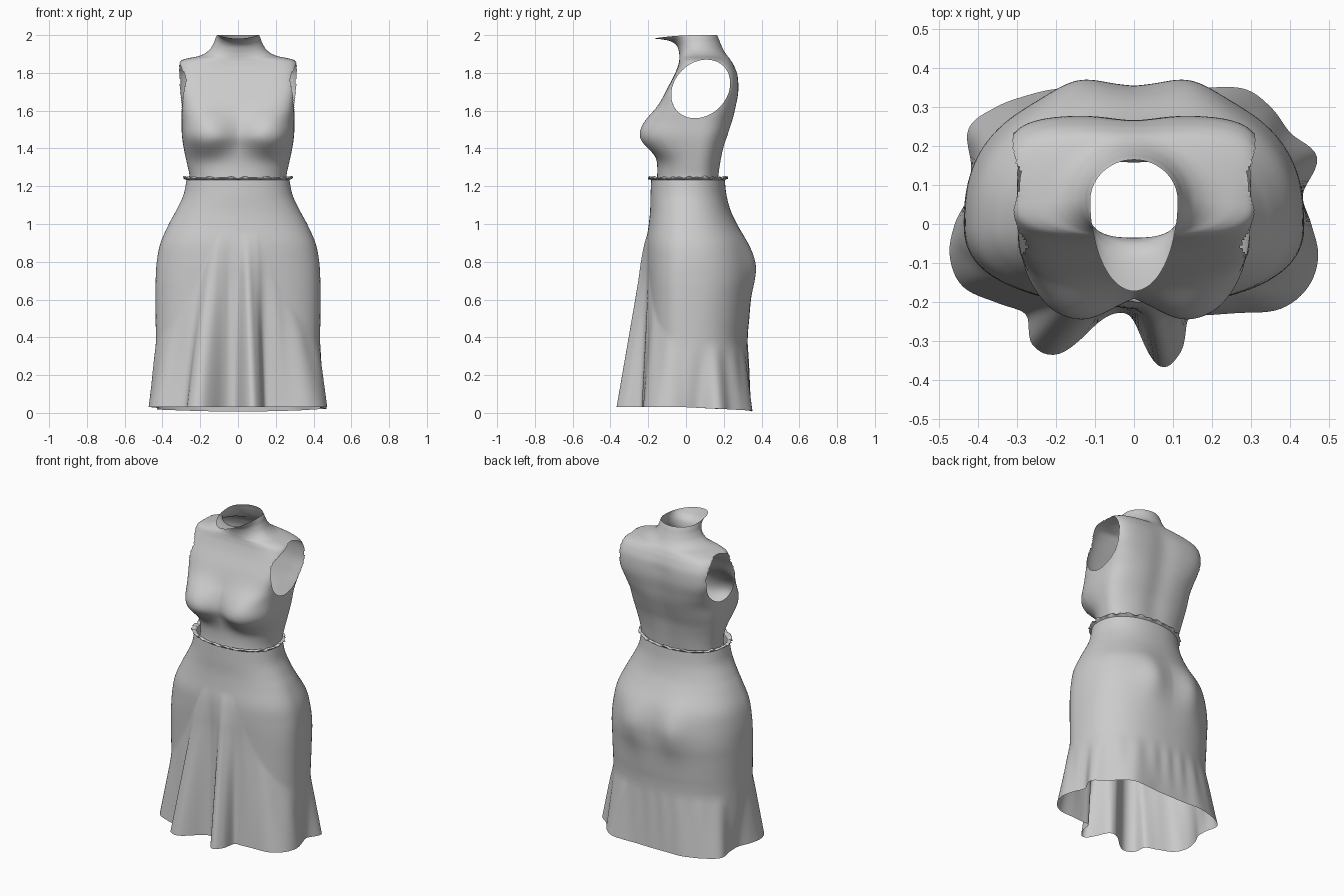
import bpy, bmesh, math

if "Cube" in bpy.data.objects:
    bpy.data.objects.remove(bpy.data.objects["Cube"])

cloth = bpy.data.materials.new("light_grey")
cloth.diffuse_color = (0.6, 0.6, 0.6, 1)
cloth.use_nodes = True
cloth.node_tree.nodes["Principled BSDF"].inputs["Base Color"].default_value = cloth.diffuse_color


def cr(p0, p1, p2, p3, t):
    return 0.5 * (2 * p1 + (p2 - p0) * t + (2 * p0 - 5 * p1 + 4 * p2 - p3) * t * t
                  + (3 * p1 - p0 - 3 * p2 + p3) * t ** 3)


def refine(keys, sub):
    """Smooth rows of numbers between the key rows."""
    rows, n = [], len(keys)
    for i in range(n - 1):
        k = [keys[max(0, min(n - 1, i + d))] for d in (-1, 0, 1, 2)]
        for j in range(sub):
            rows.append([cr(*v, j / sub) for v in zip(*k)])
    rows.append(list(keys[-1]))
    return rows


def loft(rows, point, seg):
    """Open tube of rings; point(row, angle) gives each vertex."""
    bm = bmesh.new()
    rings = [[bm.verts.new(point(r, math.tau * i / seg)) for i in range(seg)] for r in rows]
    for lo, hi in zip(rings, rings[1:]):
        for i in range(seg):
            j = (i + 1) % seg
            bm.faces.new((lo[i], lo[j], hi[j], hi[i]))
    return bm


def finish(name, bm):
    me = bpy.data.meshes.new(name)
    bm.to_mesh(me)
    bm.free()
    me.materials.append(cloth)
    for p in me.polygons:
        p.use_smooth = True
    ob = bpy.data.objects.new(name, me)
    bpy.context.collection.objects.link(ob)
    return ob


def oval(a, bf, bb, n, t):
    c, s = math.cos(t), math.sin(t)
    r = (abs(c) ** n + abs(s) ** n) ** (-1 / n)
    return a * c * r, (bb if s > 0 else bf) * s * r


# Torso: height, half width, front y, back y, front and back squareness, back widening
YC = 0.06
torso_keys = [
    (1.19, .260, -.160, .170, 2.3, 2.3, 0), (1.25, .256, -.153, .178, 2.3, 2.3, 0),
    (1.32, .270, -.153, .188, 2.3, 2.3, 0), (1.40, .287, -.165, .203, 2.5, 2.5, 0),
    (1.47, .297, -.178, .225, 2.8, 2.7, 0), (1.55, .299, -.168, .250, 3.3, 3, .05),
    (1.62, .302, -.142, .265, 4.8, 3.8, .2), (1.70, .310, -.108, .278, 6, 4.5, .42),
    (1.78, .313, -.066, .275, 5.5, 4.5, .5), (1.83, .314, -.045, .259, 4, 4, .5),
    (1.86, .306, -.037, .243, 3, 3.2, .4), (1.876, .270, -.035, .232, 2.4, 2.5, .2),
    (1.89, .205, -.035, .220, 2.1, 2.1, 0), (1.915, .155, -.038, .200, 2, 2, 0),
    (1.945, .130, -.050, .183, 2, 2, 0), (1.967, .120, -.080, .173, 2, 2, 0),
    (1.977, .115, -.125, .168, 2, 2, 0), (1.982, .112, -.172, .165, 2, 2, 0)]


def torso_point(row, t):
    z, a, yf, yb, nf, nb, k = row
    s = math.sin(t)
    x, y = oval(a, YC - yf, yb - YC, nb if s > 0 else nf, t)
    x *= 1 + k * (y if y > 0 else y * .3)
    if s < 0:  # bust
        d = ((abs(x) - .175) / .14) ** 2 + ((z - 1.465) / (.095 if z < 1.465 else .125)) ** 2
        y -= .08 * min(1, -2 * s) * math.exp(-d ** 1.25)
    else:  # spine hollow
        y -= .012 * s * math.exp(-(x / .08) ** 2) * max(0, min(1, (1.9 - z) / .15))
    if z > 1.9:  # collar rises at the sides and back
        z += .018 * (z - 1.9) / .082 * (1 if s > 0 else 1 - s * s)
    return x, y + YC, z


bm = loft(refine(torso_keys, 6), torso_point, 240)

# Armholes: remove the faces inside a tilted oval and round off the edge
HY, HZ, RY, RZ, TILT = .078, 1.715, .153, .155, .2


def hole(co):
    return (co.y - HY - TILT * (co.z - HZ)) / RY, (co.z - HZ) / RZ


gone = [f for f in bm.faces if abs(f.calc_center_median().x) > .235
        and math.hypot(*hole(f.calc_center_median())) < 1]
bmesh.ops.delete(bm, geom=gone, context='FACES')
for v in bm.verts:
    if v.is_boundary and 1.5 < v.co.z < 1.9:
        u, w = hole(v.co)
        d = math.hypot(u, w)
        if d > .8:
            v.co.z = HZ + RZ * w / d
            v.co.y = HY + TILT * (v.co.z - HZ) + RY * u / d
finish("torso", bm)

# Skirt: height, half width, front y, back y, squareness
skirt_keys = [
    (.03, .435, -.205, .325, 2.4), (.2, .435, -.205, .325, 2.4),
    (.4, .435, -.205, .327, 2.4), (.5, .436, -.205, .335, 2.4),
    (.6, .437, -.205, .343, 2.4), (.7, .436, -.207, .352, 2.4),
    (.8, .430, -.212, .350, 2.3), (.9, .410, -.210, .323, 2.3),
    (1.0, .366, -.197, .270, 2.2), (1.07, .328, -.190, .237, 2.2),
    (1.15, .290, -.188, .215, 2.2), (1.235, .272, -.184, .205, 2.2)]

# Hem radius every ten degrees, counter-clockwise from the right side
hem = [.455, .44, .5, .465, .462, .45, .405, .367, .35, .345, .35, .367,
       .40, .43, .465, .49, .445, .43, .46, .48, .468, .405, .362, .405,
       .385, .27, .232, .25, .37, .35, .28, .305, .355, .435, .475, .48]


def hem_radius(t):
    f = math.degrees(t) / 10
    i = int(f)
    return cr(*[hem[(i + d) % 36] for d in (-1, 0, 1, 2)], f - i)


def skirt_point(row, t):
    z, a, yf, yb, n = row
    c, s = math.cos(t), math.sin(t)
    # true polar radius, so that folds line up down the skirt
    b = yb if s > 0 else -yf
    r = (abs(c / a) ** n + abs(s / b) ** n) ** (-1 / n)
    start = .37 + .58 * min(1, 1.25 * max(0, -s) ** 2)
    w = max(0, min(1, (start - z) / (start - .03)))
    r += (hem_radius(t) - r) * w
    r += .004 * math.sin(22 * t) * min(1, w * 3) * (1 - w)
    x, y = r * c, r * s
    if s > 0:  # seat
        y += .030 * s * math.exp(-((abs(x) - .15) / .09) ** 2 - ((z - .78) / .14) ** 2)
        z -= .026 * s * max(0, 1 - z / .3)
    return x, y, z


finish("skirt", loft(refine(skirt_keys, 6), skirt_point, 216))

# Gathered ruffle around the waist: height, outward offset, waviness
ruffle_keys = [(1.232, .000, 0), (1.238, .008, .3), (1.243, .016, 1),
               (1.249, .010, 1), (1.246, -.004, .5), (1.238, -.014, 0)]


def ruffle_point(row, t):
    z, off, wave = row
    x, y = oval(.272 + off, .184 + off, .205 + off, 2.2, t)
    k = 1 + wave * (.009 * math.sin(23 * t) + .009 * math.sin(37 * t + 1))
    return x * k, y * k, z + wave * .003 * (math.sin(29 * t) + math.sin(17 * t))


finish("waist_ruffle", loft(refine(ruffle_keys, 2), ruffle_point, 216))
